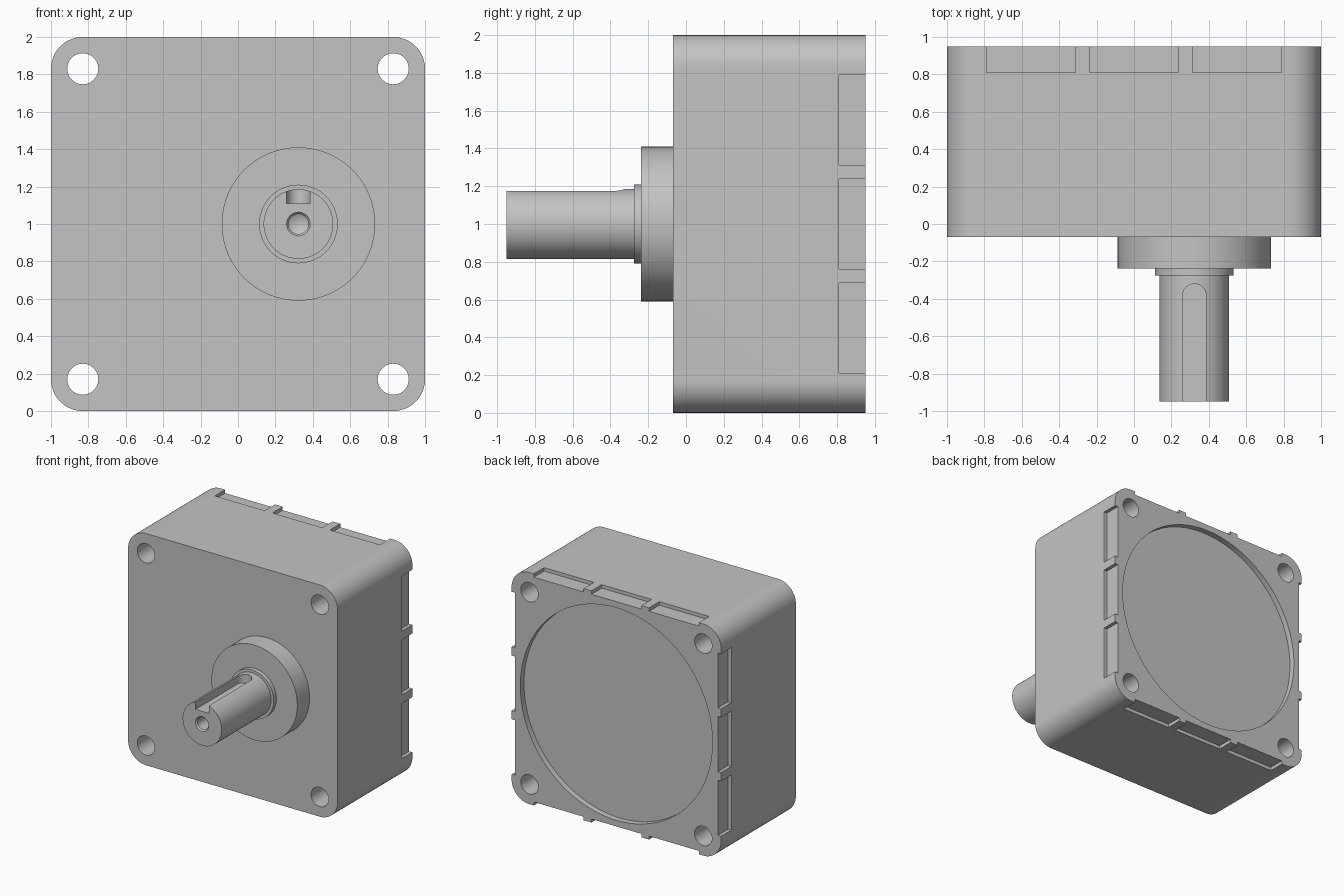
import bpy, bmesh, math
from mathutils import Vector

if "Cube" in bpy.data.objects:
    bpy.data.objects.remove(bpy.data.objects["Cube"])

FRONT, BACK = -0.07, 0.95      # housing faces along y
SHAFT_X, MID_Z = 0.323, 1.0    # shaft axis

steel = bpy.data.materials.new("grey_metal")
steel.use_nodes = True
grey = (0.55, 0.55, 0.55, 1)
steel.diffuse_color = grey
steel.node_tree.nodes["Principled BSDF"].inputs["Base Color"].default_value = grey


def make_object(name, bm):
    bmesh.ops.remove_doubles(bm, verts=bm.verts, dist=1e-5)
    bmesh.ops.recalc_face_normals(bm, faces=bm.faces)
    mesh = bpy.data.meshes.new(name)
    bm.to_mesh(mesh)
    bm.free()
    mesh.materials.append(steel)
    obj = bpy.data.objects.new(name, mesh)
    bpy.context.collection.objects.link(obj)
    return obj


def add_prism(bm, outline, axis, start, end):
    """Extrude a 2D outline along y (outline is x, z) or z (outline is x, y)."""
    def place(a, b, d):
        return (a, d, b) if axis == "y" else (a, b, d)
    face = bm.faces.new([bm.verts.new(place(a, b, start)) for a, b in outline])
    moved = bmesh.ops.extrude_face_region(bm, geom=[face])["geom"]
    verts = [v for v in moved if isinstance(v, bmesh.types.BMVert)]
    bmesh.ops.translate(bm, verts=verts, vec=Vector(place(0, 0, end - start)))


def arc(cx, cz, r, a0, a1, n):
    angles = [math.radians(a0 + (a1 - a0) * i / n) for i in range(n + 1)]
    return [(cx + r * math.cos(a), cz + r * math.sin(a)) for a in angles]


def circle(cx, cz, r, n):
    return arc(cx, cz, r, 0, 360, n)[:-1]


def rectangle(x0, x1, z0, z1):
    return [(x0, z0), (x1, z0), (x1, z1), (x0, z1)]


def lathe(name, profile, steps=96):
    """Spin (radius, y) points around the shaft axis."""
    bm = bmesh.new()
    verts = [bm.verts.new((SHAFT_X + r, y, MID_Z)) for r, y in profile]
    edges = [bm.edges.new(pair) for pair in zip(verts, verts[1:])]
    bmesh.ops.spin(bm, geom=verts + edges, cent=(SHAFT_X, 0, MID_Z),
                   axis=(0, 1, 0), angle=math.tau, steps=steps)
    return make_object(name, bm)


def cut(obj, cutter):
    cutter.hide_render = True
    mod = obj.modifiers.new("cut", "BOOLEAN")
    mod.operation, mod.solver, mod.object = "DIFFERENCE", "EXACT", cutter
    bpy.context.view_layer.update()
    result = obj.evaluated_get(bpy.context.evaluated_depsgraph_get())
    mesh = bpy.data.meshes.new_from_object(result)
    obj.modifiers.clear()
    obj.data = mesh
    bpy.data.objects.remove(cutter)


# Housing with rounded corners
bm = bmesh.new()
R = 0.17
outline = []
for i, (sx, sz) in enumerate([(1, 1), (-1, 1), (-1, -1), (1, -1)]):
    outline += arc(sx * (1 - R), MID_Z + sz * (1 - R), R, 90 * i, 90 * i + 90, 16)
add_prism(bm, outline, "y", FRONT, BACK)
housing = make_object("housing", bm)

# Cutters: bolt holes, shallow round back recess and three notches per side
bm = bmesh.new()
for sx in (-1, 1):
    for sz in (-1, 1):
        add_prism(bm, circle(sx * 0.83, MID_Z + sz * 0.83, 0.083, 48), "y", -0.3, 1.2)
add_prism(bm, circle(0, MID_Z, 0.917, 128), "y", BACK - 0.05, 1.2)
for side in (-1, 1):
    inner, outer = sorted((side * 0.97, side * 1.2))
    for c in (-0.55, 0, 0.55):
        lo, hi = c - 0.238, c + 0.238
        add_prism(bm, rectangle(inner, outer, MID_Z + lo, MID_Z + hi), "y", 0.81, 1.2)
        add_prism(bm, rectangle(lo, hi, MID_Z + inner, MID_Z + outer), "y", 0.81, 1.2)
cut(housing, make_object("housing_cutter", bm))

# Round boss and thin collar behind the shaft
boss = lathe("boss", [(0, FRONT), (0.41, FRONT), (0.41, -0.238), (0, -0.238)])
collar = lathe("collar", [(0, -0.238), (0.21, -0.238), (0.21, -0.275), (0, -0.275)])

# Shaft with a countersunk centre bore
shaft = lathe("shaft", [(0, -0.275), (0.186, -0.275), (0.186, -0.95), (0.063, -0.95),
                        (0.053, -0.938), (0.053, -0.68), (0, -0.65)])

# Keyway open at the shaft tip, round at its inner end
bm = bmesh.new()
W = 0.063
slot = [(SHAFT_X - W, -1.1), (SHAFT_X + W, -1.1)]
slot += arc(SHAFT_X, -0.32 - W, W, 0, 180, 24)
add_prism(bm, slot, "z", MID_Z + 0.11, MID_Z + 0.3)
cut(shaft, make_object("keyway_cutter", bm))

# Smooth round walls, crisp edges
for obj in (housing, boss, collar, shaft):
    obj.data.shade_smooth()
    obj.data.set_sharp_from_angle(angle=math.radians(30))
